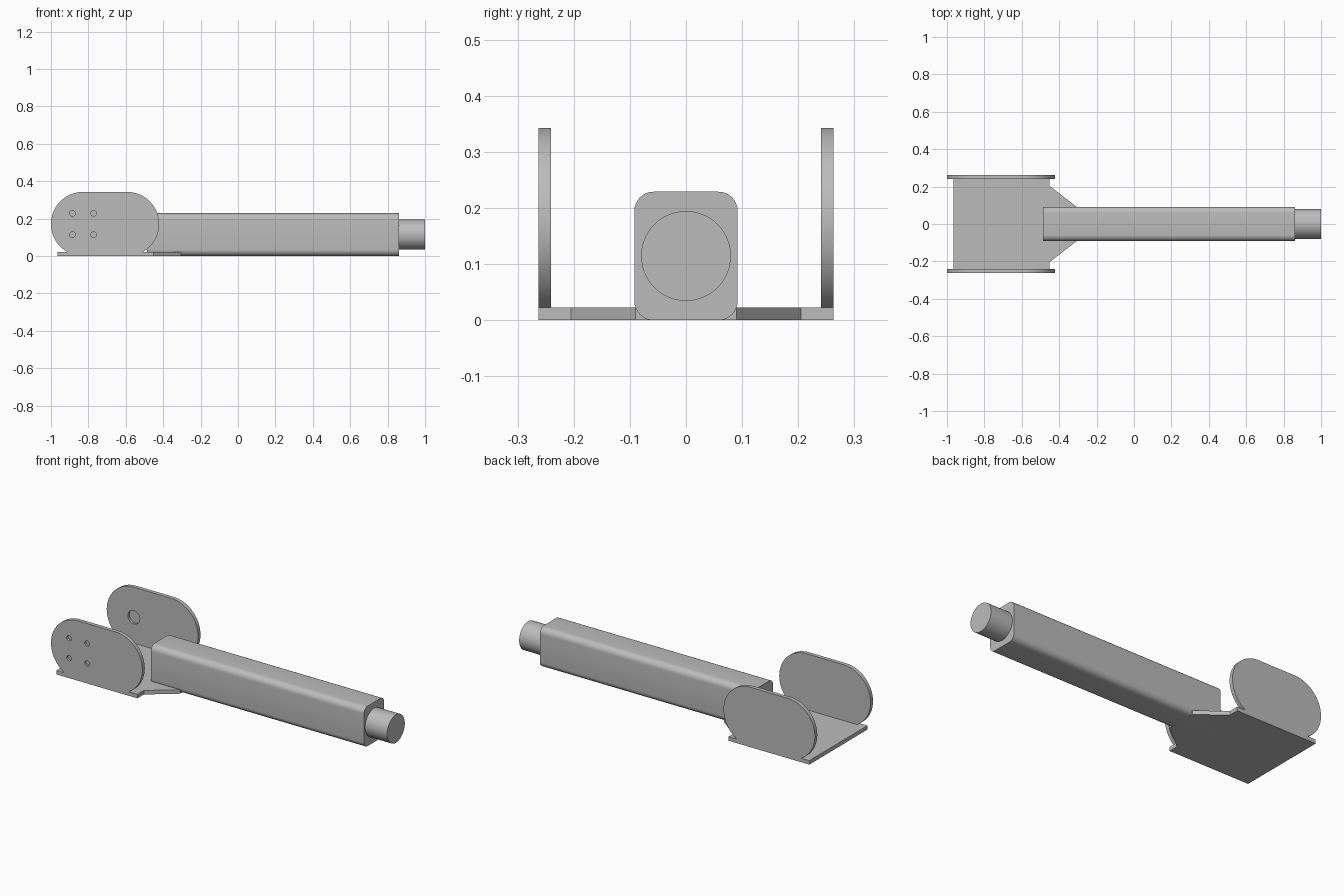
import bpy
import bmesh
from math import cos, sin, pi, radians
from mathutils import Matrix, Vector

cube = bpy.data.objects.get("Cube")
if cube:
    bpy.data.objects.remove(cube, do_unlink=True)

steel = bpy.data.materials.new("grey_steel")
steel.use_nodes = True
GREY = (0.5, 0.5, 0.5, 1)
steel.diffuse_color = GREY
steel.node_tree.nodes["Principled BSDF"].inputs["Base Color"].default_value = GREY

# Axis frames: profile (u, v) and extrusion direction w
ALONG_X = Matrix(((0, 0, 1), (1, 0, 0), (0, 1, 0)))
ALONG_Y = Matrix(((1, 0, 0), (0, 0, 1), (0, 1, 0)))
ALONG_Z = Matrix.Identity(3)


def prism(name, profile, frame, start, end):
    """Extrude a closed 2D profile from start to end."""
    bm = bmesh.new()
    face = bm.faces.new([bm.verts.new(frame @ Vector((u, v, start))) for u, v in profile])
    moved = bmesh.ops.extrude_face_region(bm, geom=[face])["geom"]
    tops = [g for g in moved if isinstance(g, bmesh.types.BMVert)]
    bmesh.ops.translate(bm, verts=tops, vec=frame @ Vector((0, 0, end - start)))
    bmesh.ops.recalc_face_normals(bm, faces=bm.faces)
    mesh = bpy.data.meshes.new(name)
    bm.to_mesh(mesh)
    bm.free()
    mesh.materials.append(steel)
    obj = bpy.data.objects.new(name, mesh)
    bpy.context.collection.objects.link(obj)
    return obj


def arc(cu, cv, r, a0, a1, n):
    angles = [radians(a0 + (a1 - a0) * i / n) for i in range(n + 1)]
    return [(cu + r * cos(a), cv + r * sin(a)) for a in angles]


def circle(cu, cv, r, n):
    return arc(cu, cv, r, 0, 360, n)[:-1]


def smooth(obj):
    bpy.ops.object.select_all(action="DESELECT")
    obj.select_set(True)
    bpy.context.view_layer.objects.active = obj
    bpy.ops.object.shade_smooth_by_angle(angle=radians(30))


def drill(obj, cutters):
    """Cut blind holes, then bake the result and drop the cutters."""
    for cutter in cutters:
        cutter.hide_render = True
        mod = obj.modifiers.new("hole", "BOOLEAN")
        mod.operation = "DIFFERENCE"
        mod.solver = "EXACT"
        mod.object = cutter
    bpy.ops.object.select_all(action="DESELECT")
    obj.select_set(True)
    bpy.context.view_layer.objects.active = obj
    for mod in list(obj.modifiers):
        bpy.ops.object.modifier_apply(modifier=mod.name)
    for cutter in cutters:
        bpy.data.objects.remove(cutter, do_unlink=True)


# Rounded side plates
R = 0.1715
PIVOT, NOSE = -0.8285, -0.593
OUTER, INNER = 0.263, 0.241
stadium = arc(NOSE, R, R, -90, 90, 32) + arc(PIVOT, R, R, 90, 270, 32)
front_plate = prism("front_side_plate", stadium, ALONG_Y, -OUTER, -INNER)
back_plate = prism("back_side_plate", stadium, ALONG_Y, INNER, OUTER)

# Four blind screw holes outside the front plate, one pivot pocket inside the back plate
screws = [prism("screw_cutter", circle(PIVOT + sx * 0.057, R + sz * 0.057, 0.015, 20),
                ALONG_Y, -OUTER - 0.02, -OUTER + 0.013)
          for sx in (-1, 1) for sz in (-1, 1)]
drill(front_plate, screws)
pocket = prism("pivot_cutter", circle(PIVOT, R, 0.038, 32), ALONG_Y, INNER - 0.02, INNER + 0.013)
drill(back_plate, [pocket])

# Base plate with tapered tongue
half = [(-0.965, OUTER), (-0.453, OUTER), (-0.453, 0.205), (-0.305, 0.09)]
outline = half + [(x, -y) for x, y in reversed(half)]
prism("base_plate", outline, ALONG_Z, 0, 0.023)

# Arm with rounded corners
W, H, C = 0.092, 0.229, 0.034
section = (arc(W - C, C, C, -90, 0, 8) + arc(W - C, H - C, C, 0, 90, 8)
           + arc(C - W, H - C, C, 90, 180, 8) + arc(C - W, C, C, 180, 270, 8))
arm = prism("arm_beam", section, ALONG_X, -0.487, 0.861)

# Round end shaft
shaft = prism("end_shaft", circle(0, H / 2, 0.08, 64), ALONG_X, 0.861, 1.0)

for part in (front_plate, back_plate, arm, shaft):
    smooth(part)
